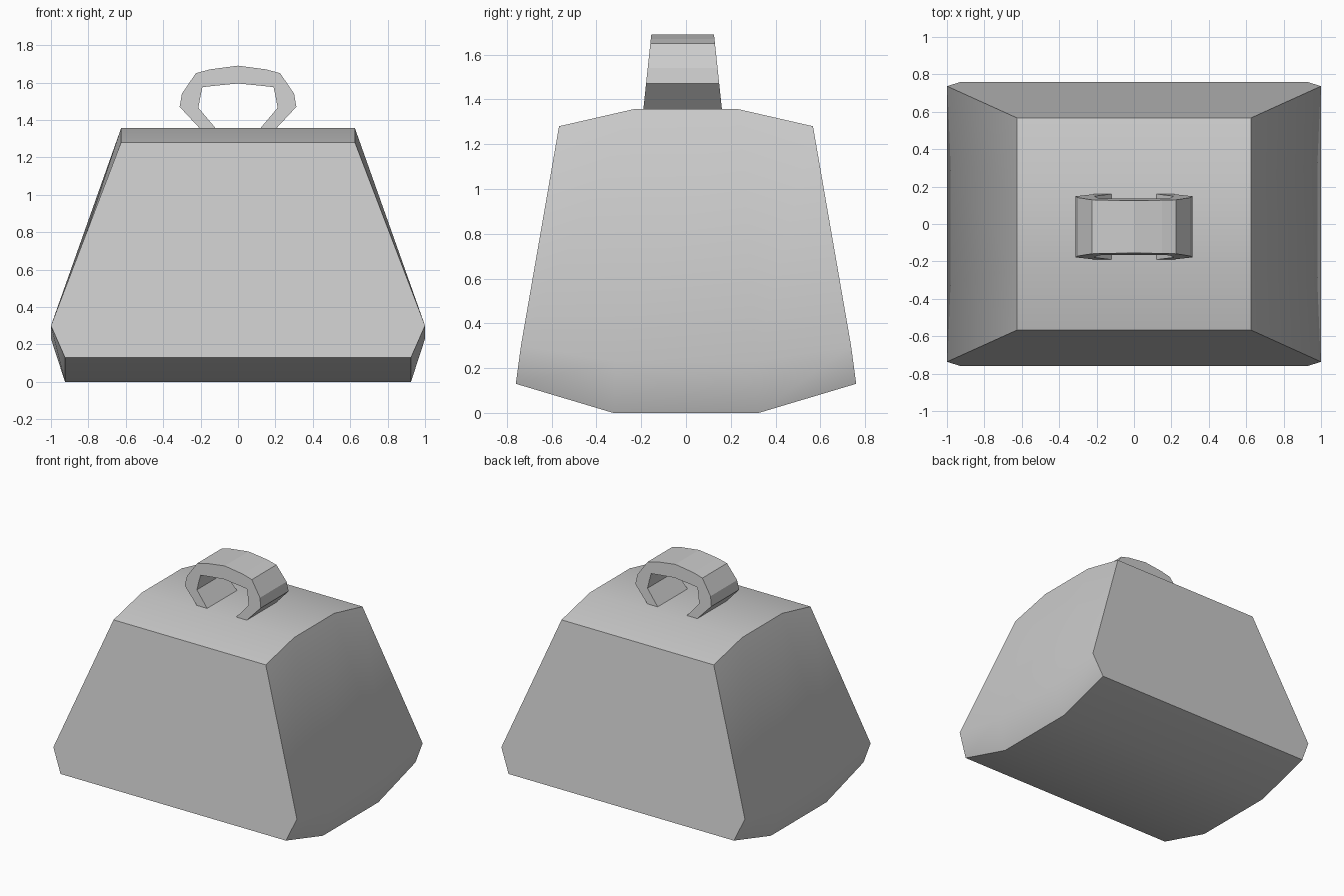
import bpy, bmesh

if "Cube" in bpy.data.objects:
    bpy.data.objects.remove(bpy.data.objects["Cube"])


def loft(name, rings, closed, capped):
    """Bridge matching point rings with quads, optionally capping both ends."""
    bm = bmesh.new()
    loops = [[bm.verts.new(p) for p in ring] for ring in rings]
    n = len(loops[0])
    pairs = list(zip(loops, loops[1:]))
    if closed:
        pairs.append((loops[-1], loops[0]))
    for a, b in pairs:
        for i in range(n):
            j = (i + 1) % n
            bm.faces.new((a[i], a[j], b[j], b[i]))
    if capped:
        bm.faces.new(loops[0])
        bm.faces.new(loops[-1])
    bmesh.ops.recalc_face_normals(bm, faces=bm.faces)
    mesh = bpy.data.meshes.new(name)
    bm.to_mesh(mesh)
    bm.free()
    obj = bpy.data.objects.new(name, mesh)
    bpy.context.collection.objects.link(obj)
    return obj


# Tapered block: six-sided sections from front to back, arched top and bottom
def section(rows, side):
    right = [(x, side * y, z) for x, y, z in rows]
    left = [(-x, y, z) for x, y, z in reversed(right)]
    return right + left


outer = [(0.925, 0.76, 0.13), (1.0, 0.737, 0.30), (0.625, 0.567, 1.28)]
inner = [(0.925, 0.325, 0.0), (1.0, 0.315, 0.23), (0.625, 0.235, 1.356)]
body = loft("weight_body",
            [section(outer, -1), section(inner, -1), section(inner, 1), section(outer, 1)],
            False, True)
bpy.context.view_layer.objects.active = body
body.select_set(True)
bpy.ops.object.shade_smooth_by_angle(angle=0.8)

# Carrying handle: flat band bent into a loop, narrowing towards the top
half = [((0.20, 1.35), (0.115, 1.35)), ((0.312, 1.47), (0.212, 1.465)),
        ((0.300, 1.54), (0.202, 1.52)), ((0.225, 1.65), (0.19, 1.575)),
        ((0.15, 1.67), (0.12, 1.583)), ((0.0, 1.69), (0.0, 1.595))]
path = half + [((-o[0], o[1]), (-i[0], i[1])) for o, i in reversed(half[:-1])]


def band(o, i):
    def at(p, s):
        return (p[0], -0.015 + s * (0.175 - 0.106 * (p[1] - 1.36)), p[1])
    return [at(o, -1), at(o, 1), at(i, 1), at(i, -1)]


loft("handle", [band(o, i) for o, i in path], False, True)
